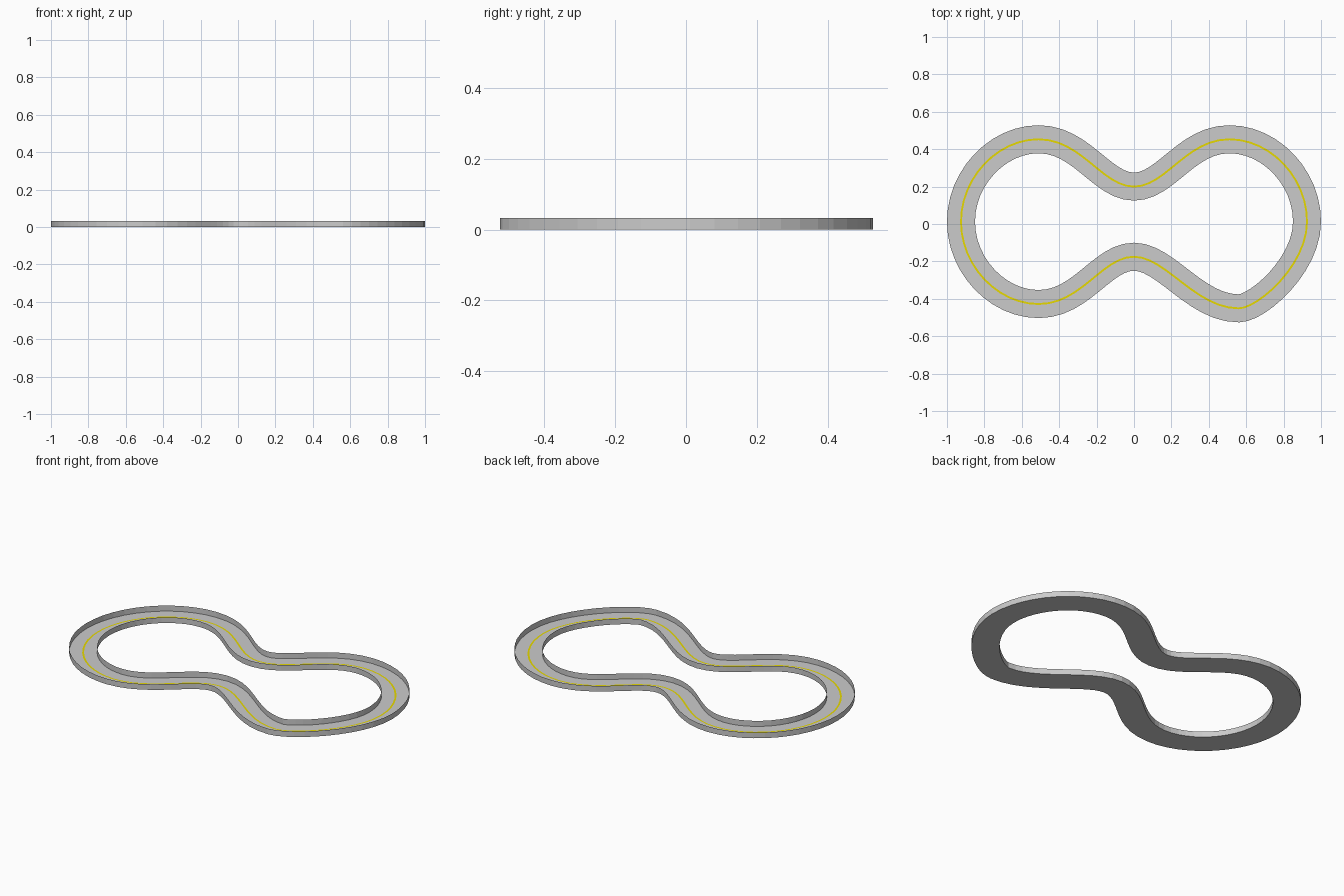
import bpy, bmesh
from mathutils import Vector
from mathutils.geometry import interpolate_bezier

if "Cube" in bpy.data.objects:
    bpy.data.objects.remove(bpy.data.objects["Cube"])

HALF_WIDTH, WALL_HEIGHT, STEPS = 0.075, 0.033, 12

# Centre line knots, clockwise: (point, tangent, handle in, handle out)
knots = [
    ((0, 0.2), (1, 0), 0.17, 0.17),
    ((0.51, 0.453), (1, 0), 0.23, 0.22),
    ((0.925, 0.0125), (0, -1), 0.235, 0.235),
    ((0.56, -0.451), (-1, 0), 0.10, 0.23),
    ((0, -0.175), (-1, 0), 0.17, 0.17),
    ((-0.51, -0.428), (-1, 0), 0.23, 0.22),
    ((-0.925, 0.0125), (0, 1), 0.235, 0.235),
    ((-0.51, 0.453), (1, 0), 0.22, 0.23),
]


def centre_line():
    pts = []
    for a, b in zip(knots, knots[1:] + knots[:1]):
        p, q = Vector(a[0]), Vector(b[0])
        h1 = p + Vector(a[1]) * a[3]
        h2 = q - Vector(b[1]) * b[2]
        pts += [v.to_2d() for v in interpolate_bezier(p, h1, h2, q, STEPS + 1)[:-1]]
    return pts


def sweep(name, profile, color=None):
    """Sweep an open (offset, height) profile round the closed centre line."""
    pts = centre_line()
    n = len(pts)
    bm = bmesh.new()
    rings = []
    for i, p in enumerate(pts):
        t = ((pts[(i + 1) % n] - p).normalized() + (p - pts[i - 1]).normalized()).normalized()
        out = Vector((-t.y, t.x))
        rings.append([bm.verts.new((*(p + out * o), z)) for o, z in profile])
    for i in range(n):
        a, b = rings[i], rings[(i + 1) % n]
        for j in range(len(profile) - 1):
            bm.faces.new((a[j], a[j + 1], b[j + 1], b[j]))
    # Floor faces look upward
    bm.normal_update()
    if sum(f.normal.z for f in bm.faces) < 0:
        bmesh.ops.reverse_faces(bm, faces=bm.faces[:])
    mesh = bpy.data.meshes.new(name)
    bm.to_mesh(mesh)
    bm.free()
    obj = bpy.data.objects.new(name, mesh)
    bpy.context.collection.objects.link(obj)
    if color:
        mat = bpy.data.materials.new(name)
        mat.diffuse_color = color
        mat.use_nodes = True
        mat.node_tree.nodes["Principled BSDF"].inputs["Base Color"].default_value = mat.diffuse_color
        mesh.materials.append(mat)
    return obj


# Open channel: flat floor with a thin wall on each side
w = HALF_WIDTH
sweep("track_channel", [(w, WALL_HEIGHT), (w, 0), (-w, 0), (-w, WALL_HEIGHT)])

# Painted line along the middle of the floor
sweep("centre_line", [(0.005, 0.001), (-0.005, 0.001)], (0.8, 0.7, 0.0, 1))
